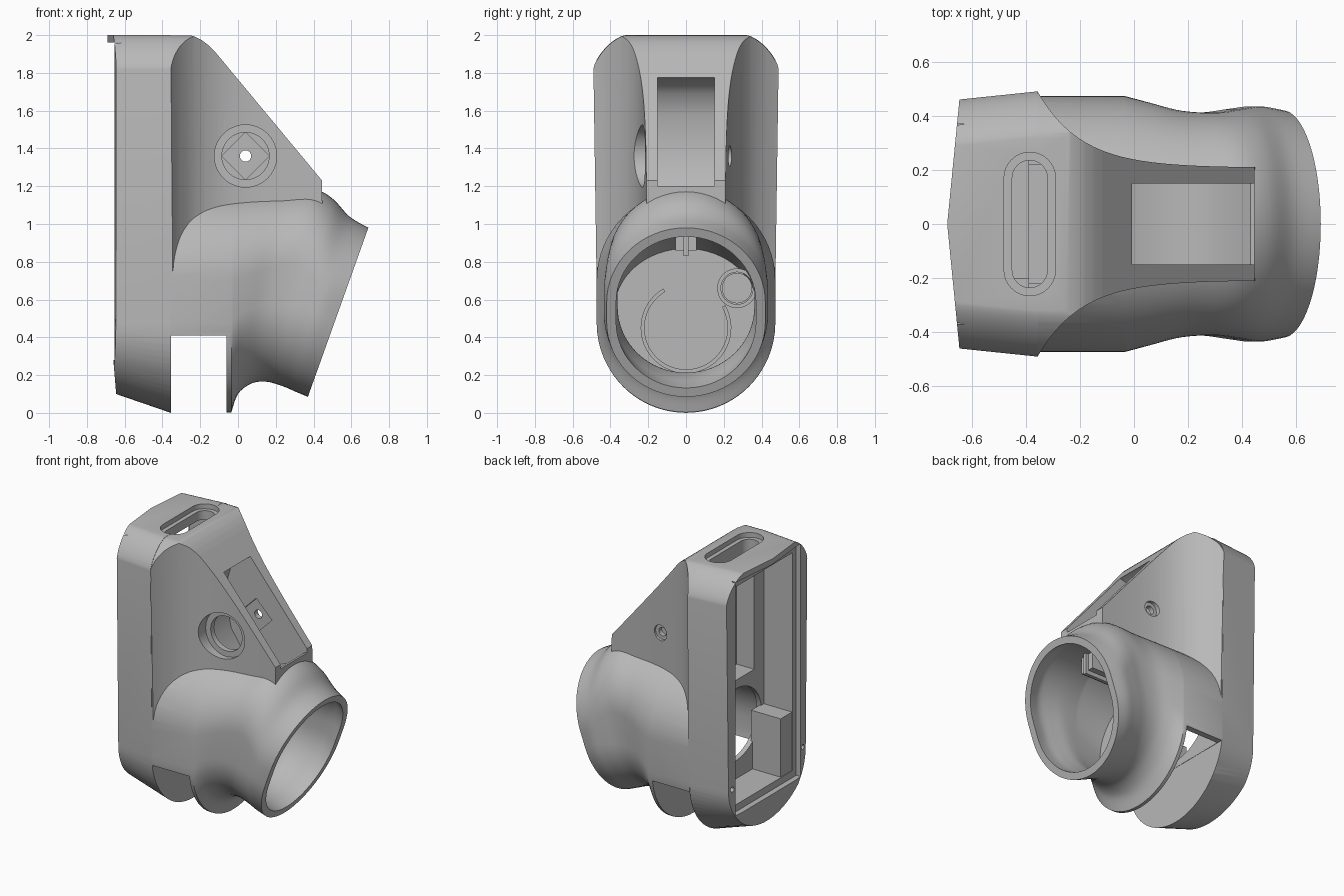
import bpy, bmesh
from math import cos, sin, pi, exp, radians
from mathutils import Vector

if "Cube" in bpy.data.objects:
    bpy.data.objects.remove(bpy.data.objects["Cube"])

grey = bpy.data.materials.new("plain grey")
grey.use_nodes = True
grey.diffuse_color = (0.48, 0.48, 0.48, 1)
grey.node_tree.nodes["Principled BSDF"].inputs["Base Color"].default_value = (0.48, 0.48, 0.48, 1)


def make(name, bm):
    bmesh.ops.recalc_face_normals(bm, faces=bm.faces)
    mesh = bpy.data.meshes.new(name)
    bm.to_mesh(mesh)
    bm.free()
    mesh.materials.append(grey)
    obj = bpy.data.objects.new(name, mesh)
    bpy.context.scene.collection.objects.link(obj)
    return obj


def loft_mesh(rings):
    """Skin a list of closed rings and cap both ends."""
    bm = bmesh.new()
    rows = [[bm.verts.new(p) for p in ring] for ring in rings]
    n = len(rows[0])
    for a, b in zip(rows, rows[1:]):
        for i in range(n):
            bm.faces.new((a[i], a[(i + 1) % n], b[(i + 1) % n], b[i]))
    bm.faces.new(rows[0])
    bm.faces.new(rows[-1])
    return bm


def loft(name, rings):
    return make(name, loft_mesh(rings))


def prism(name, pts, axis, lo, hi):
    """Extrude a 2D outline along one axis."""
    place = {"x": lambda p, t: (t, p[0], p[1]),
             "y": lambda p, t: (p[0], t, p[1]),
             "z": lambda p, t: (p[0], p[1], t)}[axis]
    return loft(name, [[place(p, t) for p in pts] for t in (lo, hi)])


def box(name, x, y, z):
    return prism(name, [(x[0], y[0]), (x[1], y[0]), (x[1], y[1]), (x[0], y[1])], "z", *z)


def circle(cx, cy, r, n=40):
    return [(cx + r * cos(2 * pi * i / n), cy + r * sin(2 * pi * i / n)) for i in range(n)]


def stadium(cx, half_len, r, n=16):
    ends = [(pi * i / n, half_len - r) for i in range(n + 1)]
    ends += [(pi + pi * i / n, r - half_len) for i in range(n + 1)]
    return [(cx + r * cos(a), off + r * sin(a)) for a, off in ends]


def arc_strip(cx, cy, r_in, r_out, start, end, n=40):
    angles = [radians(start + (end - start) * i / n) for i in range(n + 1)]
    outer = [(cx + r_out * cos(a), cy + r_out * sin(a)) for a in angles]
    inner = [(cx + r_in * cos(a), cy + r_in * sin(a)) for a in reversed(angles)]
    return outer + inner


def combine(target, tool, operation):
    mod = target.modifiers.new("join", "BOOLEAN")
    mod.operation, mod.object, mod.solver = operation, tool, "EXACT"
    bpy.context.view_layer.update()
    graph = bpy.context.evaluated_depsgraph_get()
    mesh = bpy.data.meshes.new_from_object(target.evaluated_get(graph))
    target.modifiers.clear()
    target.data = mesh
    bpy.data.objects.remove(tool)


def outline(x, hw, bottom, top=2.0):
    """Slab cross-section: round bottom, slightly flared sides, eased top corners."""
    low, n = 0.47, 20
    side = [((hw - 0.02) * sin(a), low - (low - bottom) * cos(a))
            for a in (pi / 2 * i / n for i in range(n + 1))]
    side += [(hw - 0.17 + 0.17 * max(cos(a), 0) ** 1.35, top - 0.18 + 0.18 * sin(a) ** 1.35)
             for a in (pi / 2 * i / 12 for i in range(13))]
    return [(x, y, z) for y, z in side] + [(x, -y, z) for y, z in reversed(side[1:])]


def ring(s, inset=0.0, n=32):
    """Round-ended section from station (bottom x, z, top x, z, half width)."""
    b, t = Vector((s[0], 0, s[1])), Vector((s[2], 0, s[3]))
    up = (t - b).normalized()
    b, t, hw = b + up * inset, t - up * inset, s[4] - inset
    r = min(hw, (t - b).length * 0.499)
    pts = []
    for centre, start in ((t - up * r, 0), (b + up * r, pi)):
        for i in range(n + 1):
            a = start + pi * i / n
            p = centre + up * (r * sin(a))
            pts.append((p.x, hw * cos(a), p.z))
    return pts


def smooth_stations(stations, steps=5):
    pts = [Vector(s) for s in stations]
    pts = [pts[0]] + pts + [pts[-1]]
    out = []
    for p0, p1, p2, p3 in zip(pts, pts[1:], pts[2:], pts[3:]):
        for k in range(steps):
            u = k / steps
            out.append((p1 * 2 + (p2 - p0) * u + (p0 * 2 - p1 * 5 + p2 * 4 - p3) * u ** 2
                        + (p1 * 3 - p0 - p2 * 3 + p3) * u ** 3) * 0.5)
    return out + [pts[-1]]


# Rear slab, with a shallow ridged back and a chamfered heel
bm = loft_mesh([outline(-0.75, 0.449, 0.136), outline(-0.355, 0.49, 0.0)])
cuts = [((-0.69, 0, 1), (-0.46, 0.045, 0)), ((-0.69, 0, 1), (-0.46, -0.045, 0)),
        ((-0.66, 0, 0.28), (-0.18, 0, -0.015))]
for co, no in cuts:
    bmesh.ops.bisect_plane(bm, geom=bm.verts[:] + bm.edges[:] + bm.faces[:], dist=1e-5,
                           plane_co=co, plane_no=no, clear_outer=True)
    bmesh.ops.holes_fill(bm, edges=bm.edges[:], sides=0)
housing = make("housing", bm)

# Sloped wedge with flared sides
wedge = prism("wedge", [(-0.357, 0.7), (-0.357, 2.02), (-0.27, 2.005), (-0.23, 1.992), (-0.19, 1.972),
                        (-0.155, 1.945), (-0.12, 1.91), (0.445, 1.23), (0.45, 0.7)], "y", -0.6, 0.6)
flare = [(x, 0.208 + 0.28 * exp(-(x + 0.355) / 0.16))
         for x in (-0.4 + 1.0 * (i / 30) ** 1.5 for i in range(31))]
combine(wedge, prism("flare", flare + [(x, -y) for x, y in reversed(flare)], "z", 0.4, 2.2), "INTERSECT")
combine(wedge, loft("wedge_limit", [outline(x, 0.488, 0.0, 1.999) for x in (-0.5, 0.7)]), "INTERSECT")
combine(housing, wedge, "UNION")

# Tube: straight collar, waisted neck, slanted mouth
neck = [(-0.035, 0.003, -0.035, 1.175, 0.473), (0.0, 0.1, 0.1, 1.178, 0.448),
        (0.07, 0.155, 0.25, 1.182, 0.418), (0.15, 0.165, 0.4, 1.186, 0.412),
        (0.24, 0.14, 0.5, 1.135, 0.425), (0.31, 0.11, 0.59, 1.04, 0.435),
        (0.37, 0.085, 0.69, 0.98, 0.42)]
collar = (-0.358, 0.003, -0.358, 1.175, 0.473)
combine(housing, loft("tube", [ring(collar)] + [ring(s) for s in smooth_stations(neck)]), "UNION")

# Hollow of the tube, open at the mouth, with its ceiling kept below the lever chamber
m = neck[-1]
beyond = (m[0] + 0.06, m[1] - 0.02, m[2] + 0.06, m[3] - 0.02, m[4])
floor = (-0.03, 0.16, -0.03, 0.92, 0.43)
inner = [(s[0], s[1], s[2], min(s[3], 1.03), s[4]) for s in smooth_stations(neck[2:])]
bore = [ring(s, 0.05) for s in [floor] + inner + [beyond]]

# Lever chamber inside the wedge, deeper than its opening and open at the tip
chamber = [(0.47, 1.2), (0.47, 1.5), (0.1, 1.9), (-0.005, 1.775), (-0.08, 1.755), (-0.15, 1.69),
           (-0.185, 1.58), (-0.195, 1.4), (-0.16, 1.22), (-0.08, 1.1), (0.05, 1.05),
           (0.2, 1.05), (0.31, 1.09), (0.43, 1.2)]
px, pz = 0.04, 1.36
cutters = [
    loft("bore", bore),
    prism("chamber", chamber, "y", -0.15, 0.15),
    # Pivot: counterbore, opening, square nut pocket, screw hole and its countersink
    prism("counterbore", circle(px, pz, 0.165), "y", -0.6, -0.19),
    prism("pivot_opening", circle(px, pz, 0.125), "y", -0.3, -0.1),
    prism("nut_pocket", circle(px, pz, 0.125, 4), "y", 0.1, 0.175),
    prism("pivot_hole", circle(px, pz, 0.03), "y", 0.1, 0.4),
    prism("screw_seat", circle(px, pz, 0.055), "y", 0.21, 0.4),
    # Gap between slab and tube flange, running up into the hollow collar
    box("gap", (-0.356, -0.06), (-0.6, 0.6), (-0.1, 0.41)),
    loft("collar_room", [ring((x, 0.05, x, 0.99, 0.43)) for x in (-0.354, -0.0602)]),
    # Stepped rear opening and inner rooms
    box("cover_recess", (-0.8, -0.62), (-0.37, 0.37), (0.28, 1.96)),
    box("rear_room", (-0.7, -0.39), (-0.33, 0.33), (0.33, 1.9)),
    box("upper_room", (-0.5, -0.25), (-0.22, 0.22), (1.04, 1.85)),
    loft("lower_room", [ring((x, 0.46, x, 0.98, 0.3)) for x in (-0.5, -0.3)]),
    # Top slot
    prism("slot_rim", stadium(-0.385, 0.265, 0.095), "z", 1.965, 2.2),
    prism("slot", stadium(-0.385, 0.235, 0.065), "z", 1.8, 2.1),
]
for side in (-1, 1):
    cutters.append(prism("cover_screw_hole", circle(side * 0.402, 0.48, 0.018, 20), "x", -0.8, -0.6))
for tool in cutters:
    combine(housing, tool, "DIFFERENCE")
housing.data.materials.clear()
housing.data.materials.append(grey)

# Fittings on the inner wall of the tube and in the rear room
parts = [
    housing,
    prism("spiral_rib", arc_strip(0, 0.45, 0.22, 0.24, 120, 390), "x", -0.04, -0.01),
    prism("post_collar", arc_strip(0.27, 0.66, 0.085, 0.105, 0, 359.5), "x", -0.04, 0.06),
    prism("post", circle(0.27, 0.66, 0.08), "x", -0.04, 0.03),
    box("top_lug", (0.1, 0.4), (-0.055, 0.055), (0.86, 1.03)),
    box("lug_fin", (0.2, 0.42), (-0.012, 0.012), (0.83, 1.03)),
    box("corner_pad", (-0.615, -0.38), (-0.34, -0.2), (0.32, 0.75)),
]
bpy.ops.object.select_all(action="DESELECT")
for obj in parts:
    obj.select_set(True)
bpy.context.view_layer.objects.active = housing
bpy.ops.object.shade_smooth_by_angle(angle=radians(32))
